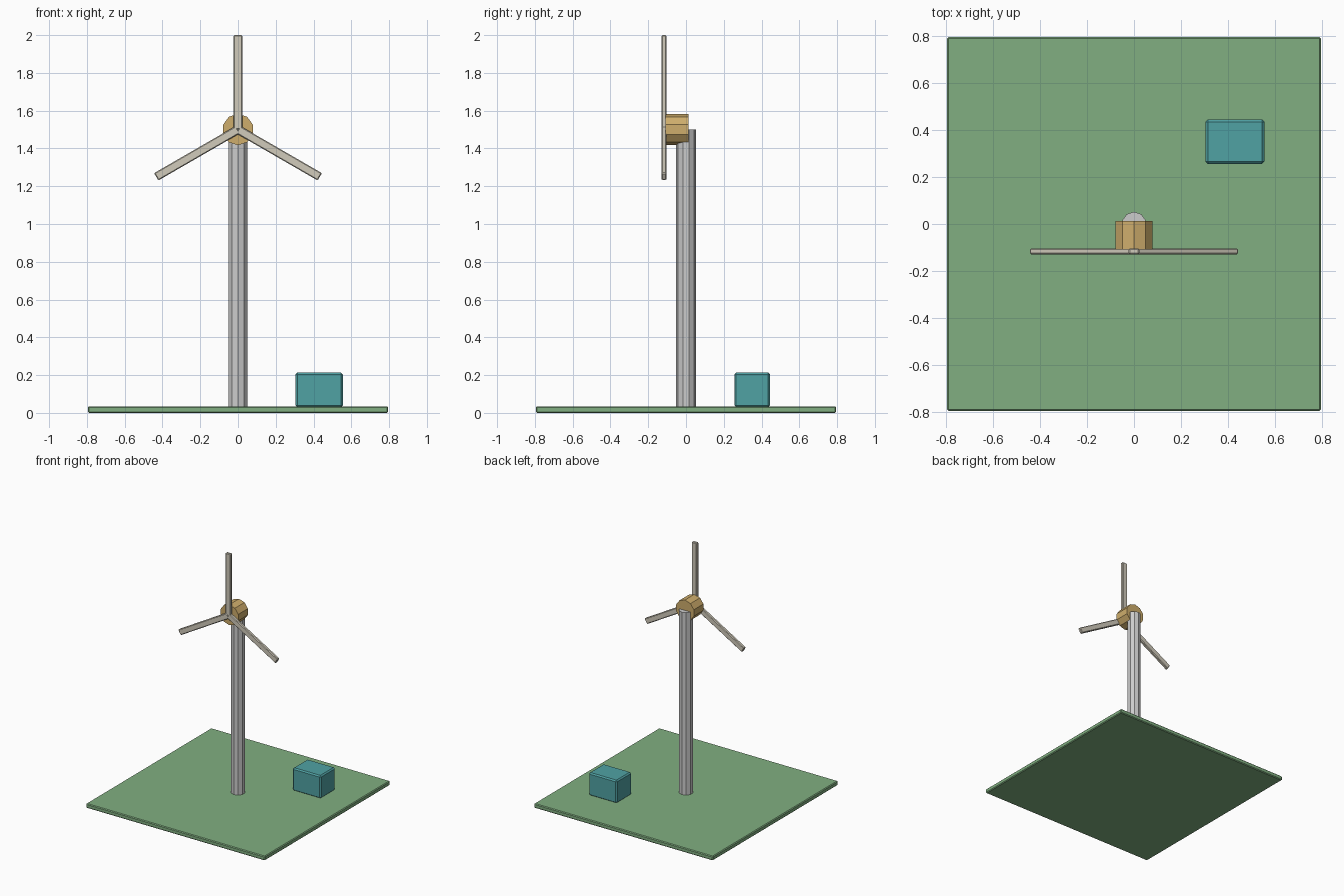
import bpy
from math import radians, pi
from mathutils import Matrix, Vector

if "Cube" in bpy.data.objects:
    bpy.data.objects.remove(bpy.data.objects["Cube"])


def material(name, rgb):
    m = bpy.data.materials.new(name)
    m.diffuse_color = (*rgb, 1)
    m.use_nodes = True
    m.node_tree.nodes["Principled BSDF"].inputs["Base Color"].default_value = m.diffuse_color
    return m


green = material("grass green", (0.22, 0.43, 0.22))
teal = material("teal", (0.08, 0.36, 0.37))
tan = material("tan", (0.62, 0.42, 0.15))
cream = material("cream", (0.64, 0.60, 0.50))


def box(name, lo, hi, bevel, mat):
    """Bevelled box between two corners."""
    lo, hi = Vector(lo), Vector(hi)
    bpy.ops.mesh.primitive_cube_add(size=1)
    o = bpy.context.object
    o.name = name
    size = hi - lo
    o.data.transform(Matrix.Translation((lo + hi) / 2) @ Matrix.Diagonal((*size, 1)))
    b = o.modifiers.new("bevel", "BEVEL")
    b.width = bevel
    b.segments = 1
    o.data.materials.append(mat)
    return o


def cylinder(name, radius, depth, loc, rot=(0, 0, 0), mat=None):
    """Ten-sided low-poly cylinder."""
    bpy.ops.mesh.primitive_cylinder_add(vertices=10, radius=radius, depth=depth,
                                        location=loc, rotation=rot)
    o = bpy.context.object
    o.name = name
    if mat:
        o.data.materials.append(mat)
    return o


# Ground slab and utility cabin
box("ground_slab", (-0.795, -0.795, 0), (0.795, 0.795, 0.035), 0.006, green)
box("utility_cabin", (0.304, 0.256, 0.03), (0.555, 0.445, 0.214), 0.01, teal)

# Tower
cylinder("tower", 0.052, 1.48, (0, 0, 0.76))

# Nacelle, lying along y
cylinder("nacelle", 0.083, 0.122, (0, -0.048, 1.5), (pi / 2, 0, 0), tan)

# Three blades around the hub
for i in range(3):
    blade = box(f"blade_{i + 1}", (-0.0225, -0.129, 0), (0.0225, -0.104, 0.5), 0.005, cream)
    blade.location.z = 1.5
    blade.rotation_euler.y = radians(120 * i)
